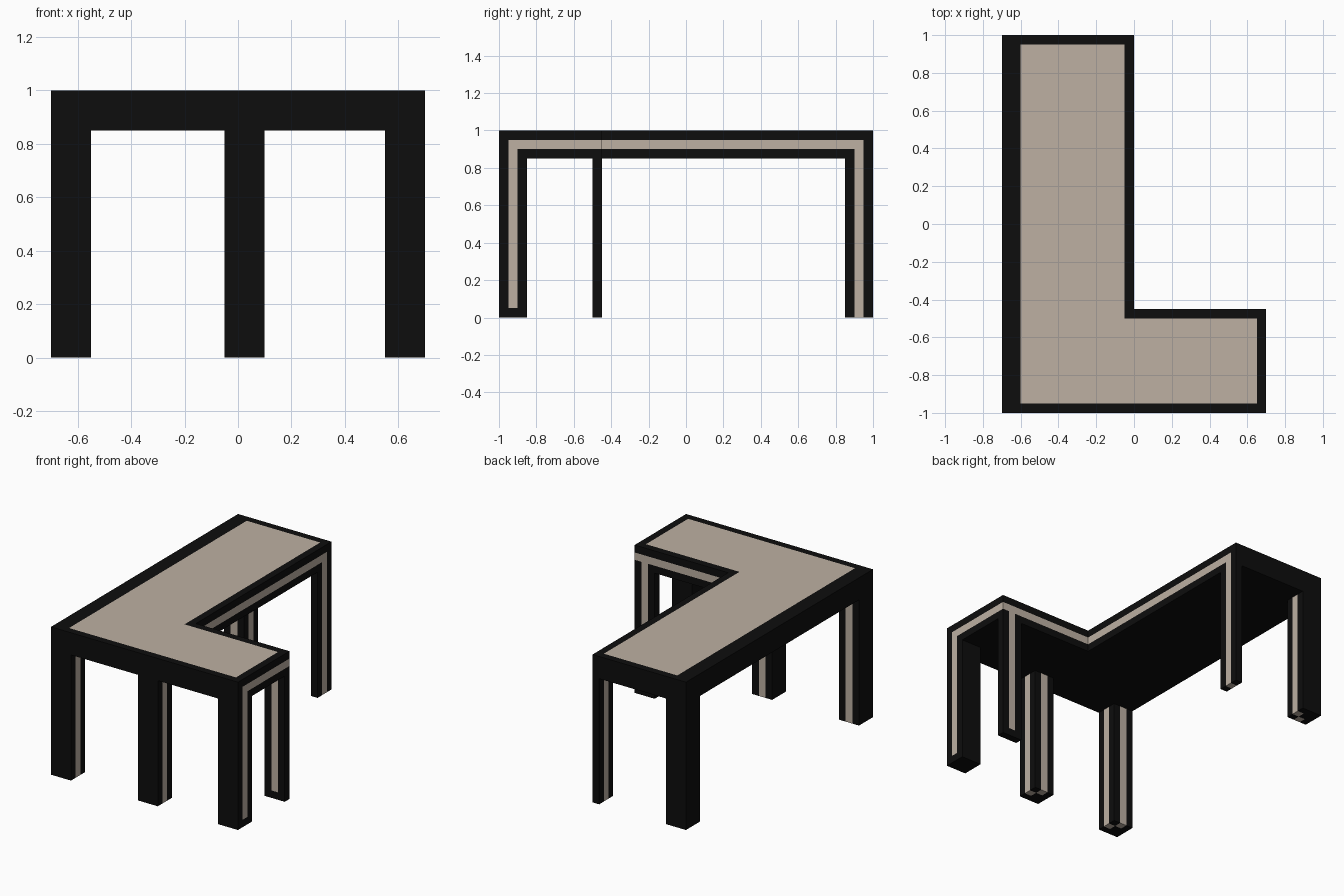
import bpy, bmesh
from mathutils import Vector

if "Cube" in bpy.data.objects:
    bpy.data.objects.remove(bpy.data.objects["Cube"])


def material(name, rgb):
    m = bpy.data.materials.new(name)
    m.diffuse_color = (*rgb, 1)
    m.use_nodes = True
    m.node_tree.nodes["Principled BSDF"].inputs["Base Color"].default_value = m.diffuse_color
    return m


BLACK = material("matte_black", (0.004, 0.004, 0.004))
TAN = material("warm_tan", (0.51, 0.435, 0.365))


def cut(bm, axis, values):
    """Slice the whole mesh at the given positions along one axis."""
    normal = Vector((0, 0, 0))
    normal[axis] = 1
    for v in values:
        bmesh.ops.bisect_plane(bm, geom=bm.verts[:] + bm.edges[:] + bm.faces[:],
                               dist=1e-5, plane_co=normal * v, plane_no=normal)


def finish(bm, name, is_tan):
    """Colour the faces by rule and make the object."""
    bmesh.ops.recalc_face_normals(bm, faces=bm.faces[:])
    for f in bm.faces:
        f.material_index = int(is_tan(f.calc_center_median(), f.normal))
    me = bpy.data.meshes.new(name)
    bm.to_mesh(me)
    bm.free()
    me.materials.append(BLACK)
    me.materials.append(TAN)
    bpy.context.collection.objects.link(bpy.data.objects.new(name, me))


# L-shaped top slab, built from three quads
bm = bmesh.new()
for x0, x1, y0, y1 in [(-.7, 0, -1, -.45), (0, .7, -1, -.45), (-.7, 0, -.45, 1)]:
    bm.faces.new([bm.verts.new((x, y, .85)) for x, y in
                  [(x0, y0), (x1, y0), (x1, y1), (x0, y1)]])
bmesh.ops.remove_doubles(bm, verts=bm.verts[:], dist=1e-4)
ext = bmesh.ops.extrude_face_region(bm, geom=bm.faces[:], use_keep_orig=True)
bmesh.ops.translate(bm, vec=(0, 0, .15),
                    verts=[v for v in ext["geom"] if isinstance(v, bmesh.types.BMVert)])
cut(bm, 0, (-.6, -.05, .6, .65))
cut(bm, 1, (-.95, -.9, -.5, .9, .95))
cut(bm, 2, (.9, .95))


def top_rule(c, n):
    if n.z > .9:   # tan inlay on the top
        return abs(c.y) < .95 and (-.6 < c.x < -.05 or (-.6 < c.x < .65 and c.y < -.5))
    if n.x > .9:   # band on the right edges, running into the end legs
        return c.z < .95 and abs(c.y) < .95 and (
            c.z > .9 or (c.x > .6 and c.y < -.9) or (c.x < .1 and c.y > .9))
    if n.y > .9 and c.y < 0:   # band on the back edge of the short arm
        return c.z < .95 and (c.z > .9 or .6 < c.x < .65)
    return False


finish(bm, "table_top", top_rule)


def leg(name, x0, x1, y0, y1, sides, stripe_end=0):
    """Box leg with a tan stripe down the middle of the given sides."""
    bm = bmesh.new()
    bmesh.ops.create_cube(bm, size=1)
    centre = Vector(((x0 + x1) / 2, (y0 + y1) / 2, .425))
    half = Vector(((x1 - x0) / 2, (y1 - y0) / 2, .425))
    for v in bm.verts:
        v.co = centre + v.co * 2 * half
    cut(bm, 0, (x0 + .05, x1 - .05))
    cut(bm, 1, (y0 + .05, y1 - .05))
    cut(bm, 2, (.05,))

    def rule(c, n):
        for dx, dy in sides:
            d, perp = Vector((dx, dy, 0)), Vector((-dy, dx, 0))
            rel = c - centre
            reach = half.x if dx else half.y
            if abs(rel.dot(perp)) < .025 and rel.dot(d) > reach - .05:
                if n.dot(d) > .9 and c.z > stripe_end:
                    return True
                if n.z < -.9 and stripe_end == 0:
                    return True
        return False

    finish(bm, name, rule)


RIGHT, LEFT, BACK, FRONT = (1, 0), (-1, 0), (0, 1), (0, -1)
leg("front_left_leg", -.7, -.55, -1, -.85, [RIGHT, BACK])
leg("front_middle_leg", -.05, .1, -1, -.85, [RIGHT, BACK])
leg("front_right_leg", .55, .7, -1, -.85, [RIGHT], .05)
leg("short_arm_back_leg", .55, .7, -.5, -.45, [FRONT, BACK], .05)
leg("back_left_leg", -.7, -.55, .85, 1, [RIGHT, FRONT])
leg("back_right_leg", -.05, 0, .85, 1, [RIGHT, LEFT])
